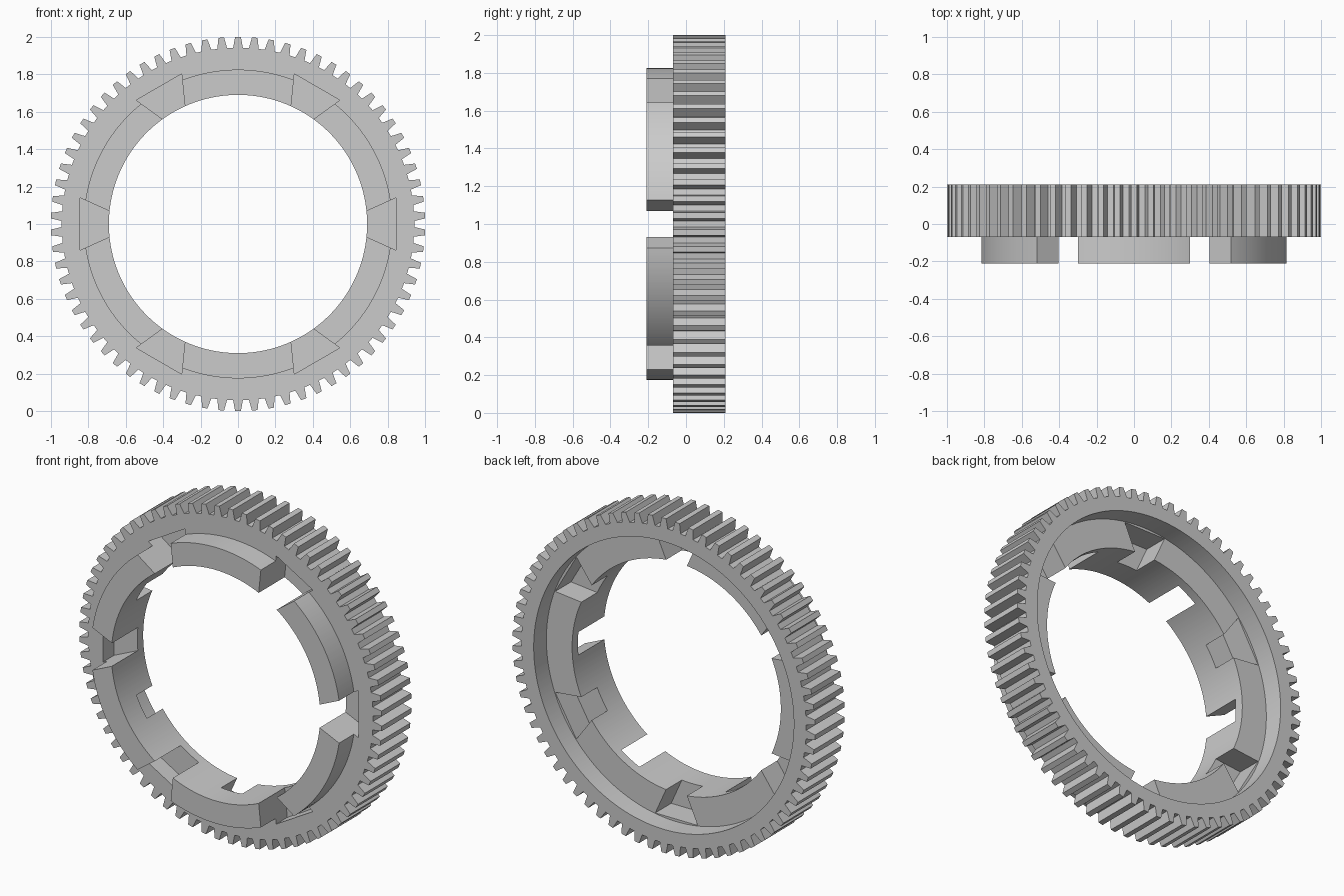
import bpy, bmesh
from math import sin, cos, pi, radians

if "Cube" in bpy.data.objects:
    bpy.data.objects.remove(bpy.data.objects["Cube"])

CZ = 1.0          # height of the gear axis
TEETH = 70


def polar(r, a, y):
    return (r * sin(a), y, CZ + r * cos(a))


def make_object(name, bm):
    bmesh.ops.recalc_face_normals(bm, faces=bm.faces[:])
    me = bpy.data.meshes.new(name)
    bm.to_mesh(me)
    bm.free()
    ob = bpy.data.objects.new(name, me)
    bpy.context.collection.objects.link(ob)
    return ob


# Four stations per tooth: root, tip, tip, root
pitch = 2 * pi / TEETH
stations = []
for t in range(TEETH):
    for f, r in ((-0.31, 0.942), (-0.17, 1.0), (0.17, 1.0), (0.31, 0.942)):
        stations.append(((t + f) * pitch, r))

# Ring section (radius, y); None marks the toothed outer edge
section = [(0.69, -0.21), (0.825, -0.21), (0.825, -0.07), (None, -0.07),
           (None, 0.21), (0.86, 0.21), (0.86, 0.09), (0.69, 0.09)]
bm = bmesh.new()
loops = [[bm.verts.new(polar(r or rt, a, y)) for a, rt in stations]
         for r, y in section]
n = len(stations)
for k, la in enumerate(loops):
    lb = loops[(k + 1) % len(loops)]
    for i in range(n):
        j = (i + 1) % n
        bm.faces.new((la[i], la[j], lb[j], lb[i]))
gear = make_object("gear_ring", bm)

# Flared slots: six from the front, six from the back between them
bm = bmesh.new()


def wedge(angle, y0, y1):
    ends = []
    for y in (y0, y1):
        vs = []
        for r, h in ((0.60, -0.03), (0.845, -0.14), (0.845, 0.14), (0.60, 0.03)):
            x = r * cos(angle) - h * sin(angle)
            z = r * sin(angle) + h * cos(angle)
            vs.append(bm.verts.new((x, y, CZ + z)))
        ends.append(vs)
    a, b = ends
    bm.faces.new(a)
    bm.faces.new(b[::-1])
    for i in range(4):
        j = (i + 1) % 4
        bm.faces.new((a[i], b[i], b[j], a[j]))


for i in range(6):
    wedge(radians(60 * i), -0.4, 0.035)
    wedge(radians(60 * i + 30), -0.06, 0.4)
cutter = make_object("slot_cutter", bm)
cutter.hide_render = True

# Cut the slots
mod = gear.modifiers.new("slots", 'BOOLEAN')
mod.operation = 'DIFFERENCE'
mod.solver = 'EXACT'
mod.object = cutter
bpy.context.view_layer.objects.active = gear
gear.select_set(True)
cutter.select_set(False)
bpy.ops.object.modifier_apply(modifier=mod.name)
bpy.data.objects.remove(cutter, do_unlink=True)

bpy.ops.object.shade_smooth_by_angle(angle=radians(20))
